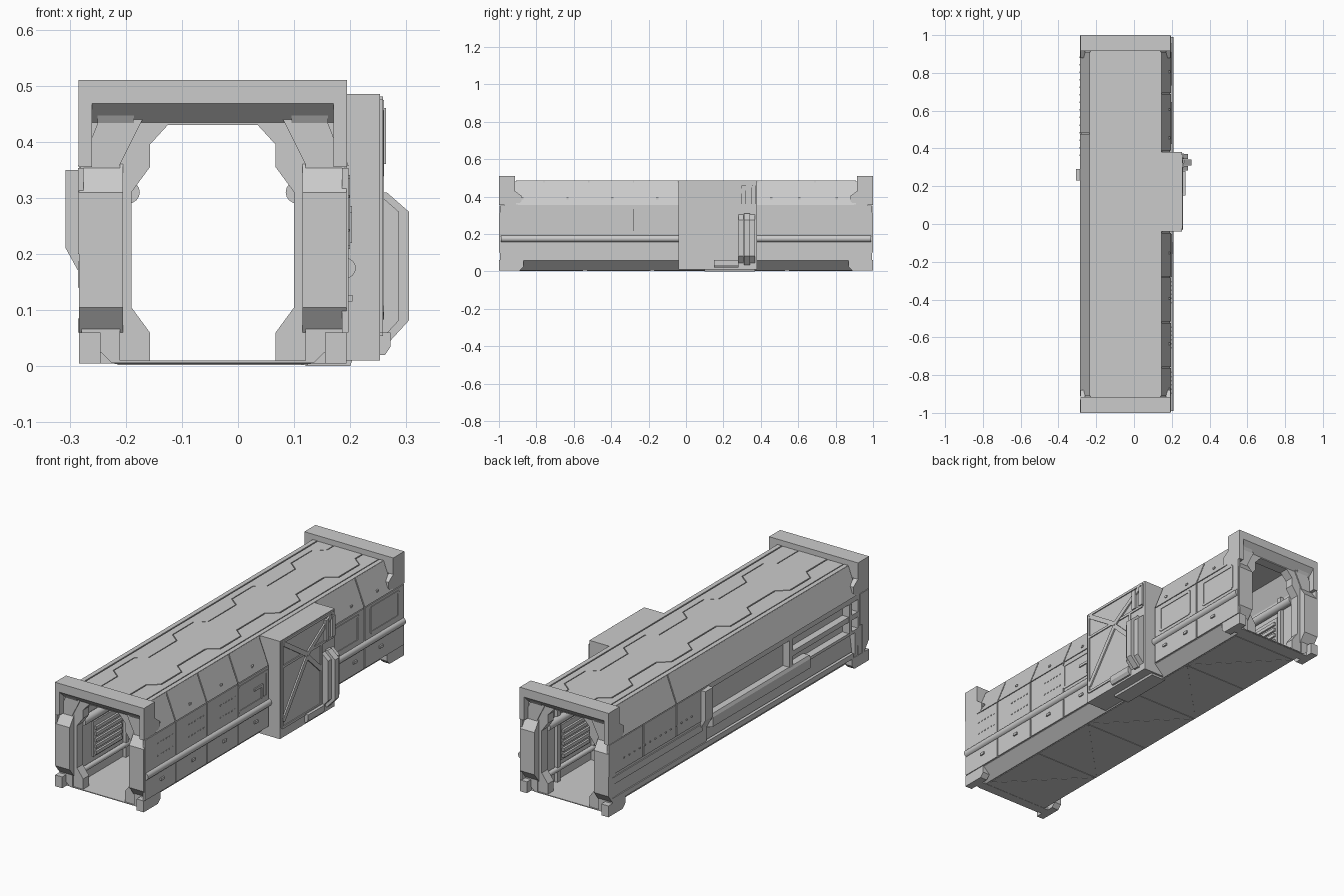
import bpy, bmesh
from math import radians, atan2, hypot
from mathutils import Vector, Matrix

if "Cube" in bpy.data.objects:
    bpy.data.objects.remove(bpy.data.objects["Cube"], do_unlink=True)

grey = bpy.data.materials.new("light grey metal")
grey.use_nodes = True
grey.diffuse_color = (0.6, 0.6, 0.6, 1)
grey.node_tree.nodes["Principled BSDF"].inputs["Base Color"].default_value = (0.6, 0.6, 0.6, 1)
C = -0.045          # centre line of the corridor


def finish(name, bm):
    bmesh.ops.recalc_face_normals(bm, faces=bm.faces[:])
    me = bpy.data.meshes.new(name)
    bm.to_mesh(me)
    bm.free()
    me.materials.append(grey)
    ob = bpy.data.objects.new(name, me)
    bpy.context.collection.objects.link(ob)
    return ob


def prism(name, pts, axis, a, b):
    """Extrude a closed outline along an axis from a to b."""
    def place(p, t):
        q = list(p)
        q.insert("xyz".index(axis), t)
        return q
    bm = bmesh.new()
    lo = [bm.verts.new(place(p, a)) for p in pts]
    hi = [bm.verts.new(place(p, b)) for p in pts]
    bm.faces.new(lo)
    bm.faces.new(hi)
    for i in range(len(pts)):
        j = (i + 1) % len(pts)
        bm.faces.new((lo[i], lo[j], hi[j], hi[i]))
    return finish(name, bm)


def box(name, x, y, z):
    return prism(name, [(x[0], y[0]), (x[1], y[0]), (x[1], y[1]), (x[0], y[1])], "z", *z)


def ring(name, outer, inner, y0, y1):
    """Tube between two mirrored half outlines with equal point counts."""
    def full(half):
        return [(C + h, z) for h, z in half] + [(C - h, z) for h, z in reversed(half)]
    bm = bmesh.new()
    loops = [[bm.verts.new((x, y, z)) for x, z in full(p)]
             for p, y in ((outer, y0), (outer, y1), (inner, y1), (inner, y0))]
    n = len(loops[0])
    for k in range(4):
        a, b = loops[k], loops[(k + 1) % 4]
        for i in range(n):
            j = (i + 1) % n
            bm.faces.new((a[i], a[j], b[j], b[i]))
    return finish(name, bm)


def pipe(name, x, z, r, y0, y1):
    bm = bmesh.new()
    m = Matrix.Translation((x, (y0 + y1) / 2, z)) @ Matrix.Rotation(radians(90), 4, "X")
    bmesh.ops.create_cone(bm, cap_ends=True, segments=16, radius1=r, radius2=r,
                          depth=y1 - y0, matrix=m)
    ob = finish(name, bm)
    for p in ob.data.polygons:
        p.use_smooth = len(p.vertices) == 4
    return ob


def strip(name, p, q, x, w=0.012, t=0.008):
    """Thin bar between two (y, z) points on a side face."""
    d = Vector((q[0] - p[0], q[1] - p[1])).normalized()
    n = Vector((-d.y, d.x)) * w / 2
    p, q = Vector(p), Vector(q)
    return prism(name, [tuple(v) for v in (p + n, q + n, q - n, p - n)], "x", x, x + t)


def frame(name, x, y, z, w=0.012, t=0.006):
    for zz in z:
        strip(name, (y[0], zz), (y[1], zz), x, w, t)
    for yy in y:
        strip(name, (yy, z[0]), (yy, z[1]), x, w, t)


def cut(ob, cutter):
    m = ob.modifiers.new("cut", "BOOLEAN")
    m.object, m.operation, m.solver = cutter, "DIFFERENCE", "EXACT"
    bpy.context.view_layer.objects.active = ob
    bpy.ops.object.modifier_apply(modifier=m.name)
    bpy.data.objects.remove(cutter, do_unlink=True)


# Corridor hull
hull = ring("hull",
            [(0.18, 0.006), (0.234, 0.058), (0.236, 0.355), (0.186, 0.482)],
            [(0.165, 0.01), (0.165, 0.06), (0.165, 0.36), (0.12, 0.45)], -0.97, 0.97)
cut(hull, box("upper_cutter", (-0.4, -0.245), (-0.92, 0.2), (0.19, 0.33)))
cut(hull, prism("lower_cutter", [(-0.4, 0.07), (-0.262, 0.07), (-0.25, 0.165), (-0.4, 0.22)],
                "y", -0.9, 0.24))

# Wall and shoulder panels, with seams between them
seams = [-0.998, -0.76, -0.52, -0.28, -0.045, 0.385, 0.69, 0.998]
for a, b in zip(seams, seams[1:]):
    if a == -0.045:
        continue
    a, b = a + 0.003, b - 0.003
    box("left_wall_panel", (0.185, 0.197), (a, b), (0.06, 0.353))
    a, b = max(a, -0.91), min(b, 0.91)
    prism("left_shoulder_panel", [(0.188, 0.357), (0.197, 0.357), (0.146, 0.485), (0.138, 0.482)],
          "y", a, b)
for a, b in ((-0.998, -0.93), (0.25, 0.477), (0.483, 0.73), (0.736, 0.998)):
    box("right_wall_panel", (-0.285, -0.275), (a, b), (0.2, 0.353))
for a, b in ((-0.91, 0.477), (0.483, 0.91)):
    prism("right_shoulder_panel", [(-0.278, 0.357), (-0.285, 0.357), (-0.236, 0.485), (-0.228, 0.482)],
          "y", a, b)

# Roof: stepped centre plate and edge strips
edge = []
for k in range(4):
    y = -0.91 + k * 0.455
    edge += [(0.075, y), (0.075, y + 0.16), (0.125, y + 0.2), (0.125, y + 0.36), (0.075, y + 0.4)]
edge.append((0.075, 0.91))
prism("roof_centre_plate", [(C + h, y) for h, y in edge] + [(C - h, y) for h, y in reversed(edge)],
      "z", 0.478, 0.487)
for s in (-1, 1):
    prism("roof_side_plate",
          [(C + s * (h + 0.005), y) for h, y in edge] + [(C + s * 0.163, 0.91), (C + s * 0.163, -0.91)],
          "z", 0.478, 0.486)
    box("roof_edge_strip", sorted((C + s * 0.168, C + s * 0.19)), (-0.91, 0.91), (0.476, 0.487))

# End portals
for s in (-1, 1):
    ring("portal_frame",
         [(0.2, 0.005), (0.236, 0.06), (0.236, 0.105), (0.236, 0.31), (0.236, 0.355),
          (0.236, 0.42), (0.236, 0.5)],
         [(0.112, 0.008), (0.112, 0.06), (0.145, 0.105), (0.145, 0.31), (0.112, 0.355),
          (0.112, 0.395), (0.08, 0.43)], *sorted((s * 0.92, s * 0.965)))
    prism("lintel", [(s * y, z) for y, z in
          ((0.915, 0.51), (1, 0.51), (1, 0.468), (0.96, 0.43), (0.915, 0.43))],
          "x", C - 0.238, C + 0.238)
    for m in (-1, 1):
        def span(a, b):
            return sorted((C + m * a, C + m * b))
        prism("portal_post_pad", [(s * y, z) for y, z in
              ((0.95, 0.05), (0.965, 0.06), (1, 0.105), (1, 0.31), (0.965, 0.36), (0.95, 0.36))],
              "x", *span(0.16, 0.238))
        prism("portal_bracket", [(s * y, z) for y, z in
              ((1, 0.51), (0.915, 0.51), (0.915, 0.43), (0.88, 0.405), (0.88, 0.375), (0.9, 0.355),
               (1, 0.355))], "x", *span(0.215, 0.239))
        prism("portal_gusset", [(s * y, z) for y, z in
              ((0.93, 0.468), (0.99, 0.468), (0.965, 0.425), (0.93, 0.425))], "x", *span(0.14, 0.205))
        prism("portal_foot", [(s * y, z) for y, z in
              ((1, 0.06), (1, 0.005), (0.89, 0.005), (0.87, 0.025), (0.87, 0.06))],
              "x", *span(0.2, 0.238))

# Left wall rail, clips and raised panel frames
for a, b in ((-0.99, -0.04), (0.38, 0.99)):
    pipe("left_wall_rail", 0.192, 0.175, 0.018, a, b)
for y in (-0.88, -0.64, -0.4, -0.16, 0.45, 0.6, 0.8):
    box("rail_clip", (0.19, 0.204), (y, y + 0.025), (0.115, 0.127))
    box("shoulder_clip", (0.17, 0.19), (y, y + 0.012), (0.385, 0.395))
for y in ((0.43, 0.64), (0.74, 0.95), (-0.275, -0.06)):
    frame("left_panel_frame", 0.194, y, (0.215, 0.335))
strip("left_panel_step", (-0.16, 0.28), (-0.1, 0.28), 0.195)
strip("left_panel_step", (-0.1, 0.286), (-0.1, 0.22), 0.195)
for y in (-0.9, -0.66, -0.42):
    for k in range(6):
        for z in (0.24, 0.3):
            box("wall_stud", (0.195, 0.199), (y + k * 0.022, y + k * 0.022 + 0.008), (z, z + 0.005))

# Equipment box with crossed braces
box("equipment_box", (0.14, 0.253), (-0.04, 0.38), (0.01, 0.485))
face = 0.252
frame("box_face_frame", face, (-0.025, 0.365), (0.355, 0.475))
frame("box_face_frame", face, (-0.025, 0.275), (0.06, 0.355))
for p, q in (((-0.015, 0.465), (0.165, 0.345)), ((0.35, 0.465), (0.165, 0.345)),
             ((-0.02, 0.09), (0.165, 0.335)), ((0.165, 0.335), (0.27, 0.235))):
    strip("box_cross_brace", p, q, face, 0.022)
for y in (0.31, 0.36):
    box("box_latch", (0.25, 0.264), (y - 0.012, y + 0.012), (0.36, 0.46))

# Ribbed column on the box
column = [(0.24, 0.31), (0.265, 0.31), (0.305, 0.275), (0.305, 0.082), (0.262, 0.035), (0.24, 0.035)]
for a, b, d in ((0.282, 0.307, 0.018), (0.309, 0.341, 0), (0.343, 0.37, 0.018)):
    prism("column_rib", [(x - d if x > 0.25 else x, z) for x, z in column], "y", a, b)
prism("column_base", [(0.2, 0.02), (0.262, 0.02), (0.272, 0.035), (0.272, 0.06), (0.2, 0.06)],
      "y", 0.15, 0.28)
prism("belly_block", [(0.12, 0.0), (0.2, 0.0), (0.21, 0.03), (0.12, 0.03)], "y", 0.1, 0.37)

# Right side: duct, long housings and recess trims
prism("right_duct", [(-0.27, 0.35), (-0.307, 0.35), (-0.307, 0.21), (-0.285, 0.17), (-0.255, 0.11),
                     (-0.245, 0.17)], "y", 0.23, 0.29)
prism("right_low_housing", [(-0.24, 0.2), (-0.278, 0.2), (-0.285, 0.185), (-0.285, 0.14), (-0.24, 0.125)],
      "y", -0.55, 0.2)
box("right_upper_rail", (-0.28, -0.24), (-0.92, -0.4), (0.245, 0.27))
box("recess_divider", (-0.28, -0.24), (-0.42, -0.395), (0.19, 0.33))
box("recess_post", (-0.283, -0.24), (-0.87, -0.85), (0.19, 0.33))
box("right_lower_rail", (-0.285, -0.27), (0.28, 0.97), (0.15, 0.185))
box("right_sill", (-0.285, -0.27), (-0.88, 0.97), (0.06, 0.085))
for k in range(14):
    box("right_wall_stud", (-0.289, -0.284), (0.36 + k * 0.04, 0.368 + k * 0.04), (0.25, 0.255))

# Interior: pipes, slatted racks, ribs and floor seams
for s in (-1, 1):
    pipe("inner_pipe", C + s * 0.15, 0.31, 0.02, -0.92, 0.92)
    pipe("inner_pipe", C + s * 0.155, 0.07, 0.012, -0.92, 0.92)
    for k in range(6):
        y = -0.82 + k * 0.28
        xs = sorted((C + s * 0.148, C + s * 0.17))
        box("rack_back", sorted((C + s * 0.158, C + s * 0.17)), (y, y + 0.22), (0.1, 0.27))
        for z in (0.11, 0.14, 0.17, 0.2, 0.23):
            box("rack_slat", xs, (y + 0.01, y + 0.21), (z, z + 0.016))
        box("inner_rib", xs, (y + 0.235, y + 0.26), (0.01, 0.36))

# Belly plates with diagonal seam ribs
for k in range(5):
    y = -0.9 + k * 0.36
    box("belly_plate", (C - 0.175, C + 0.175), (y + 0.004, y + 0.356), (0.004, 0.008))
    e = 0.01 if k % 2 else 0.35
    prism("belly_seam", [(C - 0.17, y + e), (C - 0.162, y + e), (C + 0.17, y + 0.36 - e),
                         (C + 0.162, y + 0.36 - e)], "z", 0.0025, 0.005)
